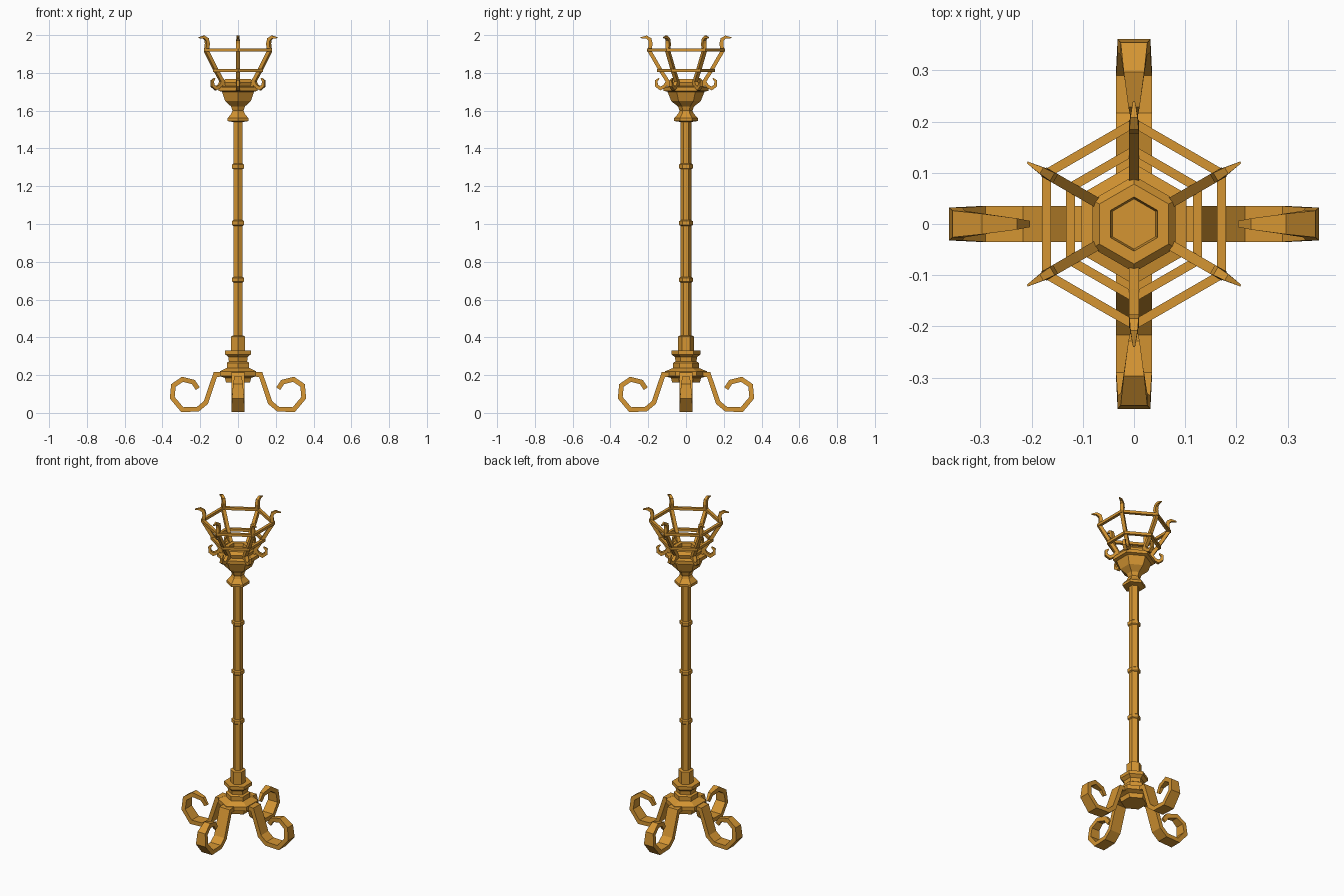
import bpy, bmesh, math
from mathutils import Vector

cube = bpy.data.objects.get("Cube")
if cube:
    bpy.data.objects.remove(cube, do_unlink=True)

gold = bpy.data.materials.new("antique gold")
gold.use_nodes = True
GOLD = (0.66, 0.30, 0.032, 1)
gold.diffuse_color = GOLD
gold.node_tree.nodes["Principled BSDF"].inputs["Base Color"].default_value = GOLD


def finish(name, bm):
    bmesh.ops.recalc_face_normals(bm, faces=bm.faces)
    mesh = bpy.data.meshes.new(name)
    bm.to_mesh(mesh)
    bm.free()
    mesh.materials.append(gold)
    obj = bpy.data.objects.new(name, mesh)
    bpy.context.collection.objects.link(obj)
    return obj


def bridge(bm, loops):
    for a, b in zip(loops, loops[1:]):
        n = len(a)
        for i in range(n):
            bm.faces.new((a[i], a[(i + 1) % n], b[(i + 1) % n], b[i]))


def hex_lathe(name, profile, closed=False):
    """Six-sided turned part with corners on the y axis."""
    bm = bmesh.new()
    loops = []
    for r, z in profile:
        angles = [math.radians(90 + 60 * k) for k in range(6)]
        loops.append([bm.verts.new((r * math.cos(a), r * math.sin(a), z)) for a in angles])
    if closed:
        loops.append(loops[0])
    else:
        bm.faces.new(loops[0])
        bm.faces.new(loops[-1])
    bridge(bm, loops)
    return finish(name, bm)


def strip(name, path, widths, depths, angle):
    """Mitred rectangular bar along a radius/height path, turned about z."""
    bm = bmesh.new()
    pts = [Vector(p) for p in path]
    loops = []
    for i, p in enumerate(pts):
        d0 = (p - pts[i - 1]).normalized() if i else (pts[1] - p).normalized()
        d1 = (pts[i + 1] - p).normalized() if i < len(pts) - 1 else d0
        t = (d0 + d1).normalized()
        n = Vector((-t.y, t.x)) * depths[i] / 2 / max(t.dot(d0), 0.6)
        w = widths[i] / 2
        corners = [(p + n, w), (p + n, -w), (p - n, -w), (p - n, w)]
        loops.append([bm.verts.new((q.x, y, q.y)) for q, y in corners])
    bm.faces.new(loops[0])
    bm.faces.new(loops[-1])
    bridge(bm, loops)
    obj = finish(name, bm)
    obj.rotation_euler.z = math.radians(angle)
    return obj


# Stepped base, shaft and bowl
hex_lathe("base", [(.073, .16), (.08, .185), (.111, .195), (.111, .22), (.068, .238),
                   (.068, .265), (.056, .272), (.058, .295), (.078, .31),
                   (.078, .33), (.043, .33), (.043, .405), (.029, .41)])
hex_lathe("shaft", [(.029, .38), (.029, 1.56)])
for i, z in enumerate((.705, 1.005, 1.305)):
    hex_lathe(f"shaft_ring_{i + 1}", [(.029, z - .015), (.036, z - .01),
                                      (.036, z + .01), (.029, z + .015)])
hex_lathe("collar", [(.029, 1.54), (.064, 1.545), (.064, 1.56), (.04, 1.585), (.034, 1.6)])
hex_lathe("bowl", [(.03, 1.59), (.038, 1.61), (.042, 1.622), (.078, 1.65), (.098, 1.70),
                   (.118, 1.705), (.118, 1.725), (.088, 1.73), (.094, 1.75),
                   (.078, 1.767), (.053, 1.767), (.049, 1.745)])

# Four scrolled feet
foot = [(.07, .205), (.12, .203), (.17, .055), (.212, .02), (.295, .017), (.348, .08),
        (.342, .145), (.294, .178), (.236, .163), (.213, .128)]
foot_widths = [.07] * 5 + [.064, .052, .04, .022, .012]
for k, side in enumerate(("left", "back", "right", "front")):
    strip(f"{side}_foot", foot, foot_widths, [.025] * len(foot), 90 * k)

# Basket: six hooked bars with small scrolls at their roots
bar = [(.083, 1.715), (.094, 1.75), (.135, 1.815), (.193, 1.915), (.187, 1.955),
       (.192, 1.978), (.21, 1.99), (.24, 1.986)]
bar_widths = [.02] * 5 + [.018, .014, .004]
bar_depths = [.02] * 5 + [.018, .014, .005]
scroll = [(.098, 1.757), (.112, 1.73), (.136, 1.718), (.156, 1.732), (.158, 1.757), (.142, 1.772)]
for k in range(6):
    strip(f"basket_bar_{k + 1}", bar, bar_widths, bar_depths, 30 + 60 * k)
    strip(f"basket_scroll_{k + 1}", scroll, [.02, .02, .02, .018, .015, .006],
          [.016, .018, .018, .016, .014, .006], 30 + 60 * k)

# Basket hoops
for name, r, z in (("lower_hoop", .143, 1.813), ("upper_hoop", .197, 1.92)):
    hex_lathe(name, [(r - .01, z - .008), (r + .01, z - .008),
                     (r + .01, z + .008), (r - .01, z + .008)], closed=True)
